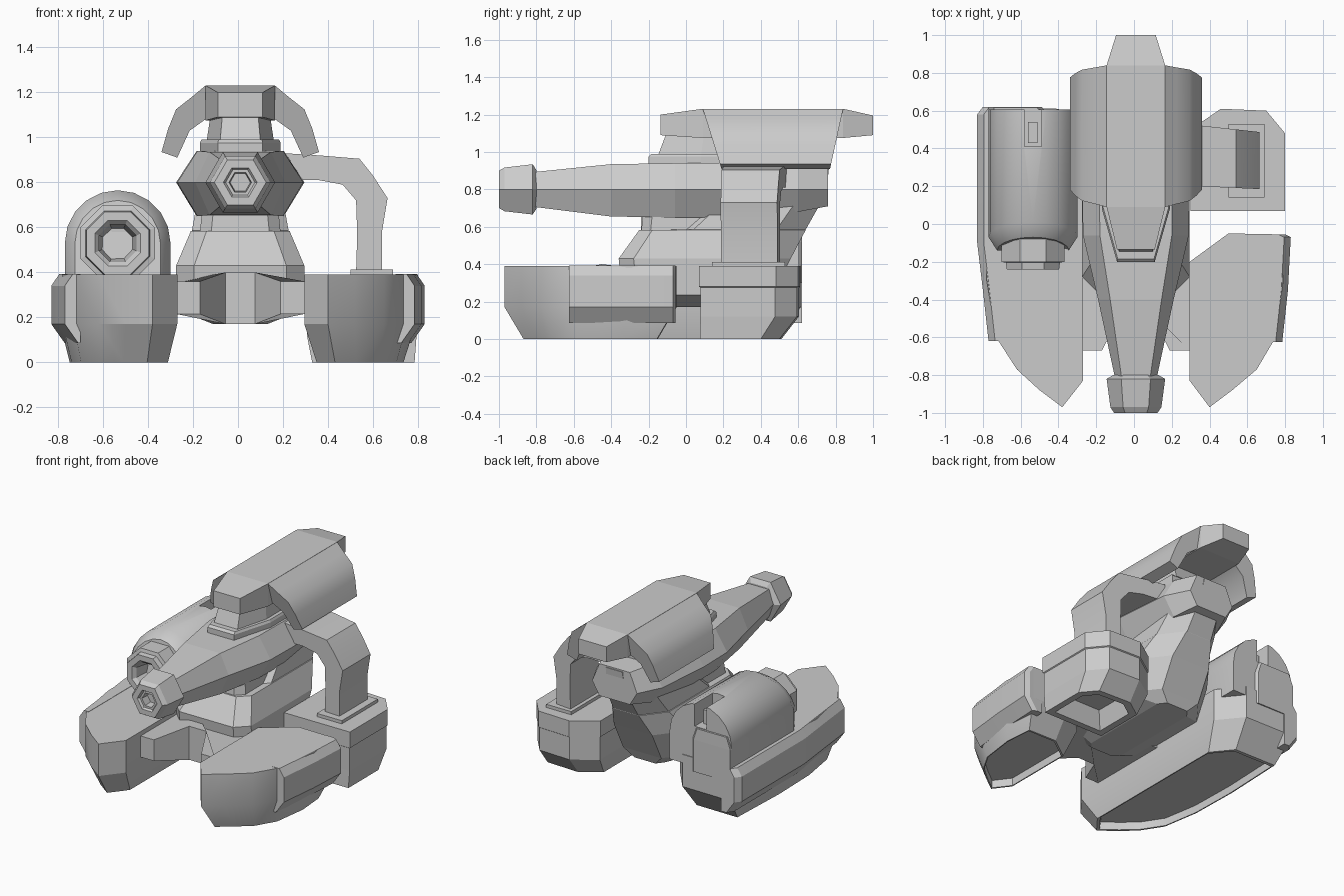
import bpy, bmesh, math
from mathutils import Vector

if "Cube" in bpy.data.objects:
    bpy.data.objects.remove(bpy.data.objects["Cube"])

CX = 0.01  # centre line of the hull parts
grey = bpy.data.materials.new("light_grey")
grey.diffuse_color = (0.6, 0.6, 0.6, 1)
grey.use_nodes = True
grey.node_tree.nodes["Principled BSDF"].inputs["Base Color"].default_value = grey.diffuse_color


def loft(name, rings, smooth=0):
    """Skin a stack of equal-length rings and cap both ends."""
    bm = bmesh.new()
    vr = [[bm.verts.new(p) for p in r] for r in rings]
    n = len(rings[0])
    for a, b in zip(vr, vr[1:]):
        for i in range(n):
            j = (i + 1) % n
            bm.faces.new((a[i], a[j], b[j], b[i]))
    bm.faces.new(vr[0][::-1])
    bm.faces.new(vr[-1])
    bmesh.ops.recalc_face_normals(bm, faces=bm.faces)
    me = bpy.data.meshes.new(name)
    bm.to_mesh(me)
    bm.free()
    me.materials.append(grey)
    ob = bpy.data.objects.new(name, me)
    bpy.context.collection.objects.link(ob)
    if smooth:
        bpy.ops.object.select_all(action='DESELECT')
        ob.select_set(True)
        bpy.context.view_layer.objects.active = ob
        bpy.ops.object.shade_smooth_by_angle(angle=math.radians(smooth))
    return ob


def plan(pts, z, s=1.0):
    """Plan outline at height z, scaled about its middle."""
    cx = (min(p[0] for p in pts) + max(p[0] for p in pts)) / 2
    cy = (min(p[1] for p in pts) + max(p[1] for p in pts)) / 2
    return [(cx + (x - cx) * s, cy + (y - cy) * s, z) for x, y in pts]


def octo(hw, y0, y1, z, c=0.08, rear=None):
    """Chamfered rectangle in plan, with its own chamfer at the rear."""
    r = c if rear is None else rear
    x0, x1 = CX - hw, CX + hw
    return [(x0 + c, y0, z), (x1 - c, y0, z), (x1, y0 + c, z), (x1, y1 - r * 1.3, z),
            (x1 - r, y1, z), (x0 + r, y1, z), (x0, y1 - r * 1.3, z), (x0, y0 + c, z)]


def mirror(half):
    """Close a half outline across the centre line."""
    return [(CX + x, y) for x, y in half] + [(CX - x, y) for x, y in half[::-1]]


def section(y, pts):
    return [(x, y, z) for x, z in pts]


def ngon(y, cx, cz, rx, rz, n, turn=0):
    return [(cx + rx * math.cos(2 * math.pi * (i + turn) / n), y,
             cz + rz * math.sin(2 * math.pi * (i + turn) / n)) for i in range(n)]


# Pontoons with a shallow recess in the underside
left = [(-.38, -.97), (-.27, -.83), (-.27, .45), (-.40, .61), (-.77, .615),
        (-.79, .1), (-.78, -.3), (-.73, -.6), (-.62, -.77), (-.5, -.88)]
right = [(.40, -.97), (.295, -.83), (.295, -.2), (.5, -.05), (.77, -.055),
         (.79, -.3), (.75, -.6), (.65, -.77), (.52, -.88)]
for name, pts, s in (("left_pontoon", left, .84), ("right_pontoon", right, .78)):
    loft(name, [plan(pts, .39), plan(pts, .17), plan(pts, 0, s),
                plan(pts, 0, s - .03), plan(pts, .05, s - .04)], 25)

# Curved side fenders, rounded along the outer edge
for name, outer in (
        ("left_fender", [(-.77, -.62), (-.80, -.35), (-.83, -.1), (-.83, .58), (-.80, .62)]),
        ("right_fender", [(.785, -.625), (.815, -.35), (.83, -.07), (.80, -.055)])):
    side = math.copysign(1, outer[0][0])
    rings = []
    for z, cut in ((.085, .06), (.17, 0), (.34, 0), (.392, .035)):
        o = [(x - side * cut, y, z) for x, y in outer]
        rings.append(o + [(side * .70, outer[-1][1], z), (side * .70, outer[0][1], z)])
    loft(name, rings, 25)

# Rear block, sloped at the lower back, with a recess underneath
block = [(.30, .07), (.80, .07), (.80, .48), (.70, .60), (.46, .61), (.30, .50)]
sole = [(.33, .075), (.785, .075), (.785, .40), (.70, .50), (.46, .51), (.33, .42)]
loft("rear_block", [plan(block, .39), plan(block, .28), plan(block, .275, .975),
                    plan(block, .12, .975), plan(sole, 0), plan(sole, 0, .80),
                    plan(sole, .12, .64)])
foot = [(.50, .14), (.69, .14), (.69, .53), (.50, .53)]
loft("arm_foot", [plan(foot, .38), plan(foot, .412)])

# Bent arm from rear block to turret
arm = [(.20, .93), (.36, .92), (.54, .905), (.60, .83), (.665, .73), (.64, .58), (.64, .40),
       (.525, .40), (.53, .57), (.525, .72), (.465, .79), (.36, .81), (.20, .81)]
loft("arm", [[(x, .215 - .045 * x, z) for x, z in arm],
             [(x, .56 - .11 * x, z) for x, z in arm]], 35)

# Hull, deck and tower in one piece, leaning backwards
loft("hull_tower", [octo(.12, -.30, .43, .17, .04), octo(.285, -.34, .46, .235, .08, .14),
                    octo(.285, -.36, .56, .43, .08, .14), octo(.22, -.25, .64, .583, .07, .12),
                    octo(.215, -.03, .64, .585, .07, .12), octo(.18, .18, .75, .78, .07, .10),
                    octo(.13, .30, .765, .92, .07, .07)])
loft("turret_ring", [octo(.18, -.24, .40, .57, .05), octo(.17, -.23, .40, .67, .05)])
nose = mirror([(.065, -.45), (.18, -.67), (.285, -.67), (.285, -.1)])
rings = []
for z, hub in ((.17, .215), (.40, .36)):
    rings.append([(x, y, z if abs(x - CX) < .1 else hub) for x, y in nose])
loft("hull_prongs", rings)

# Main cannon with six sides
cannon = []
for y, rx, top, bottom in ((-.84, .105, .89, .71), (-.40, .20, .935, .655),
                           (-.06, .28, .94, .65), (.20, .285, .94, .65),
                           (.60, .25, .94, .68), (.76, .17, .93, .71)):
    f = .68
    cannon.append(section(y, [(CX - rx, .80), (CX - rx * f, top), (CX + rx * f, top),
                              (CX + rx, .80), (CX + rx * f, bottom), (CX - rx * f, bottom)]))
loft("cannon", cannon)
muzzle = [(-.80, .12), (-.82, .155), (-.97, .135), (-1.0, .115), (-1.0, .075),
          (-.985, .065), (-.985, .05), (-.93, .045)]
loft("muzzle", [ngon(y, CX, .80, r, r, 6) for y, r in muzzle])

# Stepped neck under the canopy
base = mirror([(.10, -.20), (.18, .08), (.18, .60)])
neck = mirror([(.09, -.15), (.15, .08), (.15, .60)])
loft("neck_base", [plan(base, .92), plan(base, .975), plan(base, .99, .96)])
loft("neck", [plan(neck, .98), plan(neck, 1.10, .88)])

# Canopy: arched shell with slanted ends
half = [(.35, .935), (.32, 1.04), (.285, 1.125), (.215, 1.18), (.155, 1.23)]
inner = [(.155, 1.08), (.225, 1.03), (.28, .91)]
arch = [(CX + x, z) for x, z in half] + [(CX - x, z) for x, z in half[::-1]]
arch += [(CX - x, z) for x, z in inner[::-1]] + [(CX + x, z) for x, z in inner]


def slant(z, top, low):
    return low + (top - low) * (z - .91) / .32


loft("canopy", [[(x, slant(z, .09, .19), z) for x, z in arch],
                [(x, slant(z, .84, .77), z) for x, z in arch]], 35)
spine = []
for y, hw, z0, z1 in ((-.135, .10, 1.09, 1.20), (.09, .155, 1.075, 1.231),
                      (.84, .155, 1.075, 1.231), (1.0, .105, 1.09, 1.195)):
    spine.append(section(y, [(CX - hw, z0), (CX + hw, z0), (CX + hw, z1), (CX - hw, z1)]))
loft("canopy_spine", spine)

# Side pod: arched housing with a chamfered front
PX, PZ = -.535, .53


def housing(y, r, lean=0):
    pts = [(r * math.cos(a), r * math.sin(a)) for a in
           [math.pi * i / 10 for i in range(11)]]
    pts = [(r, -.2)] + pts + [(-r, -.2)]
    return [(PX + x, y - lean * (1 - max(0, z) / r), PZ + z) for x, z in pts]


pod = loft("pod_housing", [housing(.605, .235), housing(.01, .235, .08),
                           housing(-.07, .19, .07)], 35)
barrel = [(-.02, .18), (-.20, .18), (-.205, .155), (-.24, .15), (-.24, .11),
          (-.22, .09), (-.10, .07)]
loft("pod_barrel", [ngon(y, PX, PZ, r, r, 8, .5) for y, r in barrel])
plate = [(-.77, .60), (-.47, .60), (-.49, .62), (-.77, .62)]
loft("pod_back_plate", [plan(plate, .30), plan(plate, .52), plan(plate, .60, .8)])

# Slot cut into the rear of the housing, with a bar inside
slot = [(-.58, .41), (-.49, .41), (-.49, .75), (-.58, .75)]
cutter = loft("slot_cutter", [plan(slot, .605), plan(slot, .95)])
cutter.hide_render = True
cut = pod.modifiers.new("slot", 'BOOLEAN')
cut.operation = 'DIFFERENCE'
cut.object = cutter
bar = [(-.56, .43), (-.51, .43), (-.51, .54), (-.56, .54)]
loft("slot_bar", [plan(bar, .58), plan(bar, .70)])
